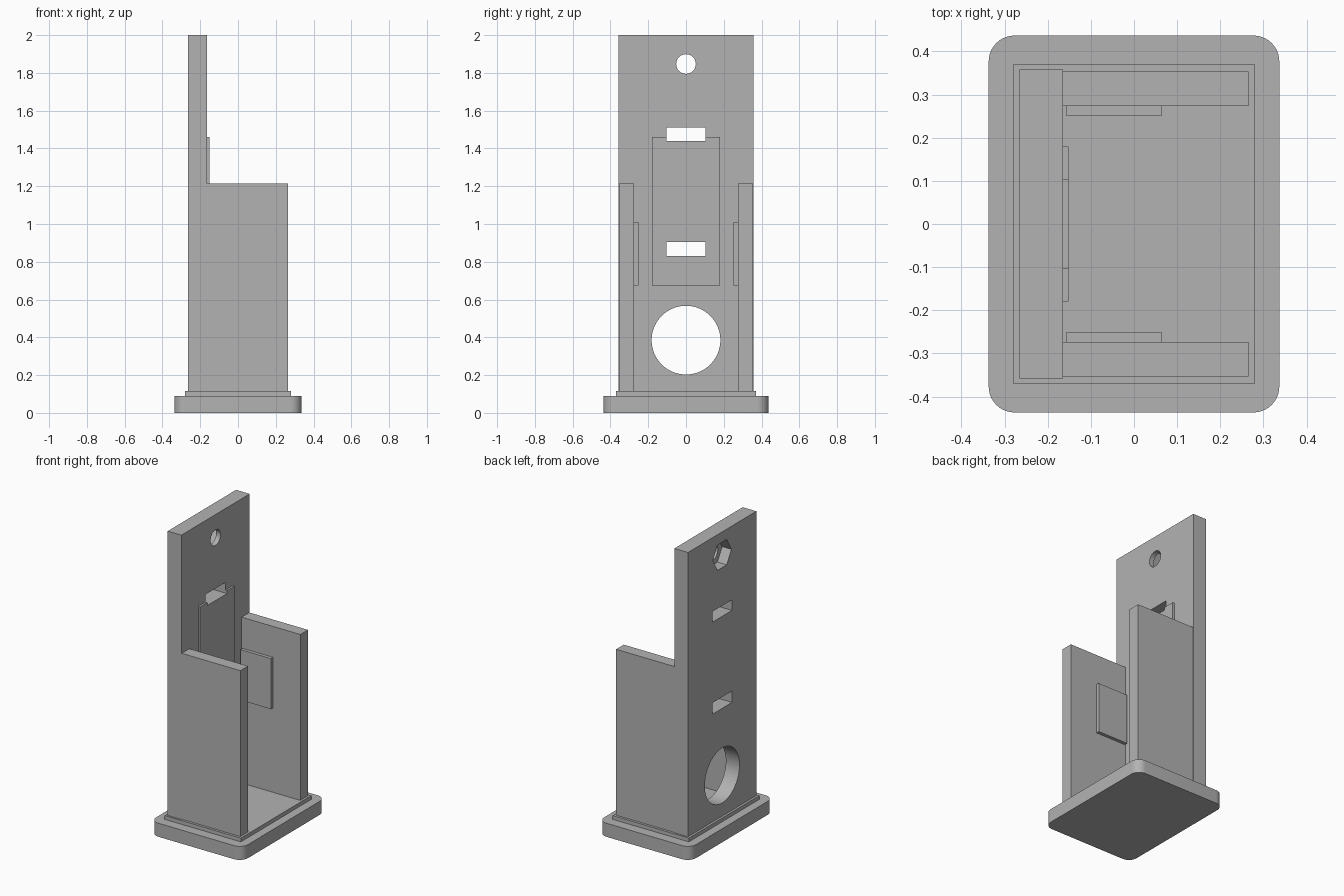
import bpy
import bmesh
import math
from mathutils import Matrix

default = bpy.data.objects.get("Cube")
if default:
    bpy.data.objects.remove(default, do_unlink=True)

# Single plain grey
grey = bpy.data.materials.new("plain_grey")
grey.use_nodes = True
GREY = (0.45, 0.45, 0.45, 1)
grey.diffuse_color = GREY
grey.node_tree.nodes["Principled BSDF"].inputs["Base Color"].default_value = GREY


def make_object(name, bm):
    bmesh.ops.recalc_face_normals(bm, faces=bm.faces)
    mesh = bpy.data.meshes.new(name)
    bm.to_mesh(mesh)
    bm.free()
    mesh.materials.append(grey)
    obj = bpy.data.objects.new(name, mesh)
    bpy.context.collection.objects.link(obj)
    return obj


def box(name, x, y, z):
    """Box from (min, max) ranges."""
    bm = bmesh.new()
    bmesh.ops.create_cube(bm, size=1)
    for v in bm.verts:
        for axis, (low, high) in enumerate((x, y, z)):
            v.co[axis] = high if v.co[axis] > 0 else low
    return make_object(name, bm)


def prism_x(name, x, z, radius, sides):
    """Regular prism along x, with corners on the +y and -y sides."""
    bm = bmesh.new()
    bmesh.ops.create_cone(bm, cap_ends=True, segments=sides,
                          radius1=radius, radius2=radius, depth=x[1] - x[0])
    bm.verts.ensure_lookup_table()
    corner = bm.verts[0].co
    # Put a corner on the y axis before laying the prism down
    spin = Matrix.Rotation(math.pi / 2 - math.atan2(corner.y, corner.x), 4, "Z")
    turn = Matrix.Rotation(math.pi / 2, 4, "Y")
    move = Matrix.Translation((sum(x) / 2, 0, z))
    bmesh.ops.transform(bm, matrix=move @ turn @ spin, verts=bm.verts)
    return make_object(name, bm)


def cut(obj, cutters):
    for cutter in cutters:
        mod = obj.modifiers.new(cutter.name, "BOOLEAN")
        mod.operation = "DIFFERENCE"
        mod.solver = "EXACT"
        mod.object = cutter
        cutter.hide_render = True
        cutter.hide_viewport = True
        cutter.display_type = "WIRE"


def smooth(obj):
    bpy.ops.object.select_all(action="DESELECT")
    obj.select_set(True)
    bpy.context.view_layer.objects.active = obj
    bpy.ops.object.shade_smooth_by_angle(angle=math.radians(30))


# Base slab with rounded vertical corners
base = box("base", (-0.337, 0.337), (-0.437, 0.437), (0, 0.09))
bm = bmesh.new()
bm.from_mesh(base.data)
upright = [e for e in bm.edges if abs(e.verts[0].co.z - e.verts[1].co.z) > 0.01]
bmesh.ops.bevel(bm, geom=upright, offset=0.06, segments=10, profile=0.5, affect="EDGES")
bm.to_mesh(base.data)
bm.free()
smooth(base)

# Low step on the base
box("base_step", (-0.28, 0.28), (-0.37, 0.37), (0.09, 0.115))

# Tall back panel and its raised pad
panel = box("back_panel", (-0.265, -0.165), (-0.358, 0.358), (0.115, 2))
pad = box("back_pad", (-0.165, -0.152), (-0.18, 0.18), (0.675, 1.46))

# Side walls with pads on their inner faces
for side, s in (("left", 1), ("right", -1)):
    box(side + "_wall", (-0.165, 0.265), sorted((s * 0.274, s * 0.354)), (0.115, 1.215))
    box(side + "_wall_pad", (-0.158, 0.065), sorted((s * 0.252, s * 0.274)), (0.675, 1.01))

# Strap slots, cable hole and screw hole with hexagonal nut pocket
through = (-0.3, -0.1)
slots = [box(name, through, (-0.103, 0.103), z)
         for name, z in (("lower_slot_cutter", (0.83, 0.905)),
                         ("upper_slot_cutter", (1.44, 1.51)))]
holes = [prism_x("cable_hole_cutter", through, 0.385, 0.182, 64),
         prism_x("screw_hole_cutter", through, 1.847, 0.052, 32),
         prism_x("nut_pocket_cutter", (-0.3, -0.197), 1.847, 0.097, 6)]
cut(panel, slots + holes)
cut(pad, slots)
